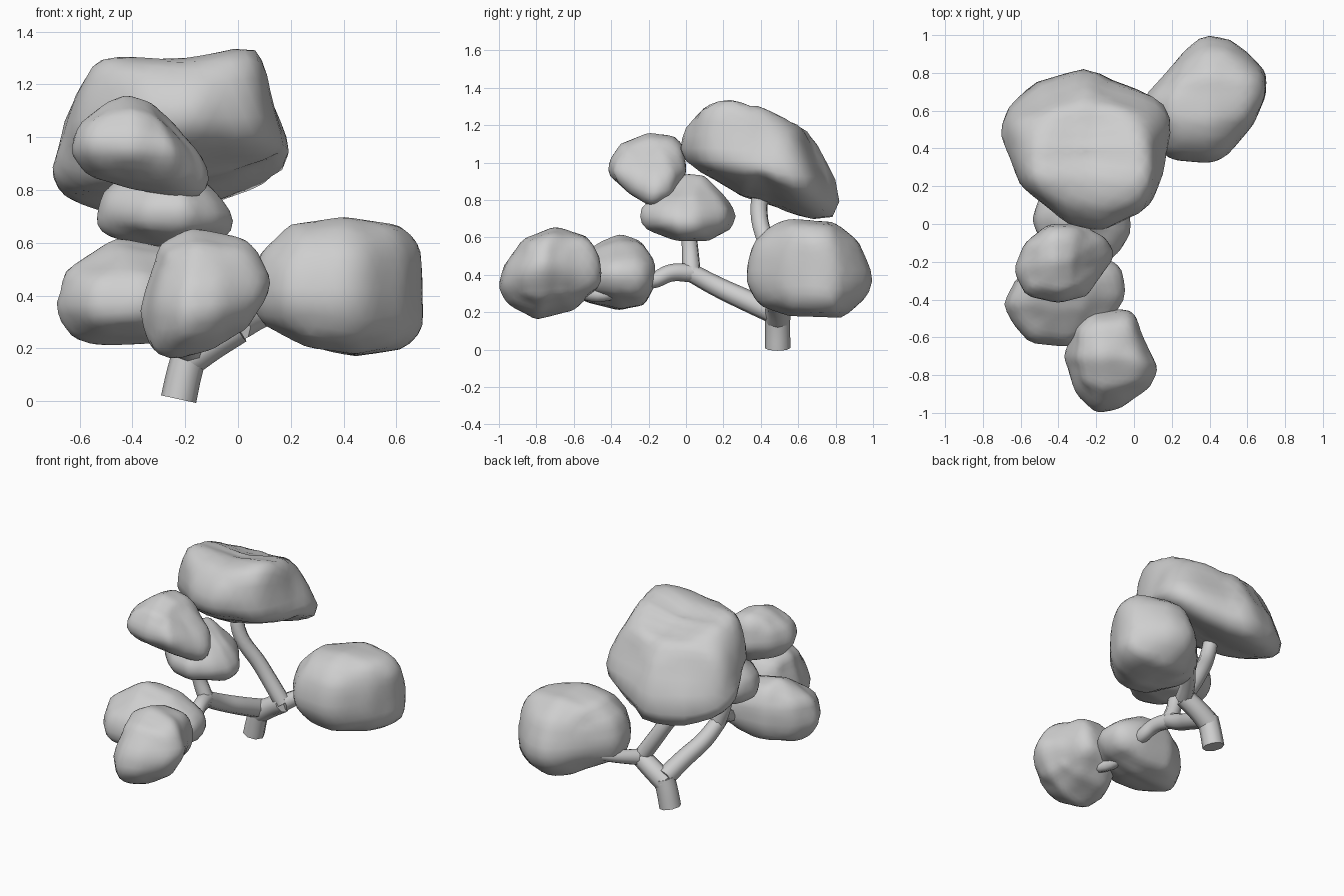
import bpy
import bmesh
import math
from mathutils import Vector

# Remove the default object only
cube = bpy.data.objects.get("Cube")
if cube:
    bpy.data.objects.remove(cube, do_unlink=True)

# Single plain colour
GREY = (0.62, 0.62, 0.62, 1.0)
grey = bpy.data.materials.new("plain grey")
grey.use_nodes = True
grey.diffuse_color = GREY
grey.node_tree.nodes["Principled BSDF"].inputs["Base Color"].default_value = GREY

BOXINESS = 3.2  # higher fills the corners of a clump more
SECTORS = 36    # angular steps used when trimming a clump to an outline


def cross(a, b):
    return a[0] * b[1] - a[1] * b[0]


def outline_reach(outline, direction):
    """Distance from the origin to a closed outline along a flat direction."""
    reach = 0.0
    for i, end in enumerate(outline):
        start = outline[i - 1]
        edge = end - start
        slope = cross(direction, edge)
        if abs(slope) > 1e-9:
            along = cross(start, direction) / slope
            if -1e-6 <= along <= 1 + 1e-6:
                reach = max(reach, cross(start, edge) / slope)
    return reach


def trim(verts, outline, u, v):
    """Scale each angular sector so that the clump just fills the outline."""
    fill = [0.0] * SECTORS
    places = []
    for vert in verts:
        flat = Vector((vert.co[u], vert.co[v]))
        if flat.length < 1e-6:
            continue
        place = (math.atan2(flat.y, flat.x) / math.tau % 1.0) * SECTORS
        places.append((vert, place))
        sector = int(place) % SECTORS
        share = flat.length / outline_reach(outline, flat.normalized())
        fill[sector] = max(fill[sector], share)
    for vert, place in places:
        before = math.floor(place - 0.5)
        blend = place - 0.5 - before
        filled = fill[before % SECTORS] * (1 - blend) + fill[(before + 1) % SECTORS] * blend
        vert.co[u] /= filled
        vert.co[v] /= filled


def middle(values):
    values = list(values)
    return (min(values) + max(values)) / 2


def foliage(name, front, side, top):
    """A rounded clump blended from its front (x, z), side (y, z) and top (x, y) outlines."""
    centre = Vector((middle(p[0] for p in front), middle(p[0] for p in side),
                     middle(p[1] for p in front)))
    profiles = []
    for outline, u, v in ((front, 0, 2), (side, 1, 2), (top, 0, 1)):
        origin = Vector((centre[u], centre[v]))
        profiles.append(([Vector(p) - origin for p in outline], u, v))

    bm = bmesh.new()
    bmesh.ops.create_icosphere(bm, subdivisions=4, radius=1.0)
    for vert in bm.verts:
        direction = vert.co.normalized()
        total = 0.0
        for outline, u, v in profiles:
            flat = Vector((direction[u], direction[v]))
            if flat.length > 1e-6:
                total += outline_reach(outline, flat) ** -BOXINESS
        vert.co = direction * total ** (-1 / BOXINESS)

    # Soften, then trim back to the outlines
    for _ in range(3):
        bmesh.ops.smooth_vert(bm, verts=bm.verts, factor=0.5,
                              use_axis_x=True, use_axis_y=True, use_axis_z=True)
        for outline, u, v in profiles:
            trim(bm.verts, outline, u, v)

    bmesh.ops.translate(bm, verts=bm.verts, vec=centre)
    for face in bm.faces:
        face.smooth = True
    mesh = bpy.data.meshes.new(name)
    bm.to_mesh(mesh)
    bm.free()
    mesh.materials.append(grey)
    bpy.context.collection.objects.link(bpy.data.objects.new(name, mesh))


def branch(name, start_radius, end_radius, *path):
    """A tapered round limb that follows a smooth path."""
    curve = bpy.data.curves.new(name, "CURVE")
    curve.dimensions = "3D"
    curve.bevel_depth = 1.0
    curve.bevel_resolution = 2
    curve.resolution_u = 6
    curve.use_fill_caps = True
    spline = curve.splines.new("BEZIER")
    spline.bezier_points.add(len(path) - 1)
    for i, (point, co) in enumerate(zip(spline.bezier_points, path)):
        point.co = co
        point.handle_left_type = point.handle_right_type = "AUTO"
        share = i / (len(path) - 1)
        point.radius = start_radius + (end_radius - start_radius) * share
    curve.materials.append(grey)
    obj = bpy.data.objects.new(name, curve)
    bpy.context.collection.objects.link(obj)
    bpy.ops.object.select_all(action="DESELECT")
    obj.select_set(True)
    bpy.context.view_layer.objects.active = obj
    bpy.ops.object.convert(target="MESH")
    bpy.ops.object.shade_smooth_by_angle(angle=math.radians(50))


# Trunk and limbs, meeting at shared forks
trunk_top = (-.18, .49, .19)
back_fork = (.00, .48, .28)
front_fork = (-.26, .03, .41)

branch("trunk", .068, .066, (-.225, .49, .008), (-.205, .49, .10), trunk_top)
branch("back_limb", .068, .062, (-.19, .49, .16), (-.10, .49, .22), back_fork)
branch("side_branch", .055, .035, back_fork, (.07, .60, .31), (.15, .71, .34))
branch("crown_branch", .052, .044, back_fork, (-.14, .45, .50),
       (-.27, .39, .74), (-.28, .42, .92))
branch("front_limb", .062, .050, trunk_top, (-.21, .32, .265),
       (-.25, .16, .34), front_fork)
branch("middle_branch", .050, .038, front_fork, (-.31, .02, .56), (-.31, .00, .74))
branch("upper_branch", .038, .030, (-.31, .00, .74), (-.33, -.08, .86), (-.36, -.18, .95))
branch("low_branch", .050, .040, front_fork, (-.23, -.08, .41), (-.21, -.18, .37),
       (-.25, -.33, .38))
branch("front_branch", .038, .032, (-.23, -.30, .34), (-.19, -.48, .29), (-.14, -.68, .36))

# Foliage clumps
foliage("crown_foliage",
        [(-.71, .82), (-.66, 1.05), (-.59, 1.2), (-.52, 1.3), (-.22, 1.29), (.05, 1.34),
         (.1, 1.27), (.13, 1.13), (.2, .97), (.16, .86), (-.03, .75), (-.3, .67),
         (-.53, .67), (-.66, .74)],
        [(-.04, 1.05), (0, 1.18), (.1, 1.3), (.22, 1.34), (.42, 1.29), (.62, 1.19),
         (.7, 1.08), (.81, .85), (.8, .71), (.72, .68), (.3, .82), (0, 1)],
        [(-.71, .48), (-.67, .62), (-.52, .75), (-.28, .82), (0, .72), (.17, .64),
         (.2, .52), (.15, .25), (.08, .08), (-.18, -.04), (-.35, 0), (-.6, .2)])
foliage("upper_foliage",
        [(-.64, .95), (-.6, 1.05), (-.5, 1.13), (-.42, 1.16), (-.33, 1.13), (-.22, 1.03),
         (-.13, .93), (-.1, .85), (-.12, .78), (-.2, .76), (-.4, .8), (-.57, .85)],
        [(-.42, 1), (-.35, 1.1), (-.2, 1.16), (-.07, 1.14), (-.03, 1.1), (-.01, .95),
         (-.07, .82), (-.18, .76), (-.3, .83), (-.41, .93)],
        [(-.64, -.25), (-.58, -.1), (-.45, 0), (-.28, 0), (-.14, -.08), (-.1, -.17),
         (-.25, -.38), (-.4, -.42), (-.57, -.38)])
foliage("middle_foliage",
        [(-.54, .66), (-.52, .78), (-.42, .88), (-.28, .95), (-.1, .82), (-.02, .73),
         (0, .66), (-.06, .59), (-.25, .57), (-.48, .61)],
        [(-.25, .73), (-.15, .84), (0, .94), (.1, .93), (.2, .83), (.27, .74),
         (.25, .65), (.12, .58), (-.05, .58), (-.2, .64)],
        [(-.54, .02), (-.5, .15), (-.35, .27), (-.15, .22), (-.02, .05), (-.02, -.05),
         (-.08, -.15), (-.2, -.25), (-.35, -.22), (-.5, -.08)])
foliage("low_foliage",
        [(-.69, .36), (-.65, .5), (-.5, .6), (-.45, .62), (-.25, .58), (-.08, .47),
         (-.04, .4), (-.1, .3), (-.3, .22), (-.52, .21), (-.62, .23), (-.67, .3)],
        [(-.65, .38), (-.6, .48), (-.45, .58), (-.35, .62), (-.24, .58), (-.17, .48),
         (-.16, .35), (-.22, .24), (-.36, .21), (-.52, .25), (-.62, .3)],
        [(-.69, -.42), (-.62, -.28), (-.45, -.18), (-.2, -.16), (-.07, -.22), (-.04, -.38),
         (-.15, -.55), (-.36, -.65), (-.55, -.63), (-.65, -.52)])
foliage("front_foliage",
        [(-.37, .33), (-.35, .42), (-.29, .6), (-.18, .66), (.03, .62), (.08, .57),
         (.13, .47), (.13, .41), (.04, .28), (-.1, .2), (-.25, .16), (-.33, .2)],
        [(-1, .33), (-.97, .45), (-.87, .59), (-.7, .66), (-.52, .6), (-.46, .48),
         (-.46, .34), (-.6, .21), (-.8, .16), (-.95, .24)],
        [(-.37, -.7), (-.32, -.52), (-.24, -.46), (0, -.45), (.04, -.58), (.13, -.77),
         (.08, -.87), (-.08, -.98), (-.2, -1), (-.31, -.9)])
foliage("side_foliage",
        [(.04, .43), (.09, .57), (.2, .67), (.4, .7), (.62, .67), (.69, .59), (.7, .45),
         (.7, .26), (.63, .19), (.45, .16), (.25, .2), (.07, .3)],
        [(.32, .42), (.36, .57), (.46, .67), (.56, .7), (.8, .68), (.92, .58), (1, .4),
         (.97, .28), (.84, .17), (.55, .18), (.4, .23), (.33, .33)],
        [(.18, .34), (.42, .32), (.5, .37), (.63, .52), (.7, .68), (.7, .8), (.6, .91),
         (.5, .98), (.37, 1), (.27, .92), (.16, .79), (.04, .66), (.06, .5)])
